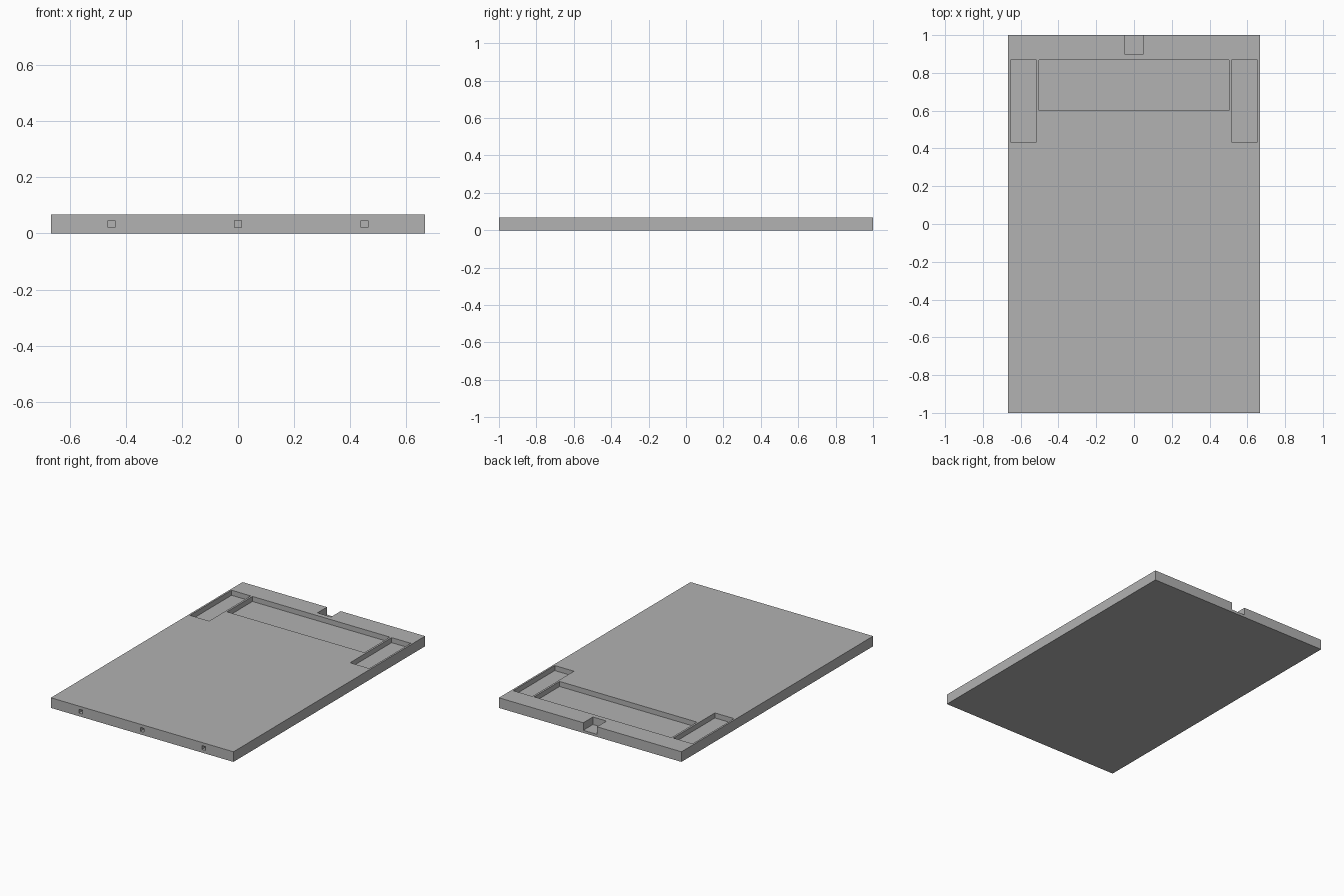
import bpy
import bmesh
from mathutils import Matrix, Vector

if "Cube" in bpy.data.objects:
    bpy.data.objects.remove(bpy.data.objects["Cube"])

W, L, H = 0.667, 1.0, 0.067      # half width, half length, thickness
OVER = 0.02                      # how far cutters reach past the surface


def add_box(bm, lo, hi):
    lo, hi = Vector(lo), Vector(hi)
    m = Matrix.Translation((lo + hi) / 2) @ Matrix.Diagonal((*(hi - lo), 1))
    bmesh.ops.create_cube(bm, size=1, matrix=m)


def make_object(name, boxes):
    bm = bmesh.new()
    for lo, hi in boxes:
        add_box(bm, lo, hi)
    mesh = bpy.data.meshes.new(name)
    bm.to_mesh(mesh)
    bm.free()
    obj = bpy.data.objects.new(name, mesh)
    bpy.context.collection.objects.link(obj)
    return obj


grey = bpy.data.materials.new("plain grey")
grey.diffuse_color = (0.445, 0.445, 0.445, 1)
grey.use_nodes = True
grey.node_tree.nodes["Principled BSDF"].inputs["Base Color"].default_value = grey.diffuse_color

# Flat rectangular panel
panel = make_object("panel", [((-W, -L, 0), (W, L, H))])
panel.data.materials.append(grey)

# Wide central pocket and cable notch in the back edge
cuts = [
    ((-0.502, 0.602, H / 2), (0.502, 0.868, H + OVER)),
    ((-0.05, 0.9, 0.017), (0.05, L + OVER, H + OVER)),
]
# Narrow pocket on each side
for s in (-1, 1):
    x0, x1 = sorted((s * 0.515, s * 0.655))
    cuts.append(((x0, 0.434, H / 2), (x1, 0.868, H + OVER)))
# Three small square sockets in the front edge
for x in (-0.45, 0, 0.45):
    r = 0.0125
    cuts.append(((x - r, -L - OVER, H / 2 - r), (x + r, -L + 0.033, H / 2 + r)))

cutter = make_object("pocket_cutter", cuts)
cutter.hide_render = True
cutter.data.materials.append(grey)

# Carve the panel, then drop the cutter
mod = panel.modifiers.new("carve", 'BOOLEAN')
mod.operation = 'DIFFERENCE'
mod.solver = 'EXACT'
mod.object = cutter
bpy.context.view_layer.objects.active = panel
panel.select_set(True)
bpy.ops.object.modifier_apply(modifier=mod.name)
bpy.data.objects.remove(cutter, do_unlink=True)
